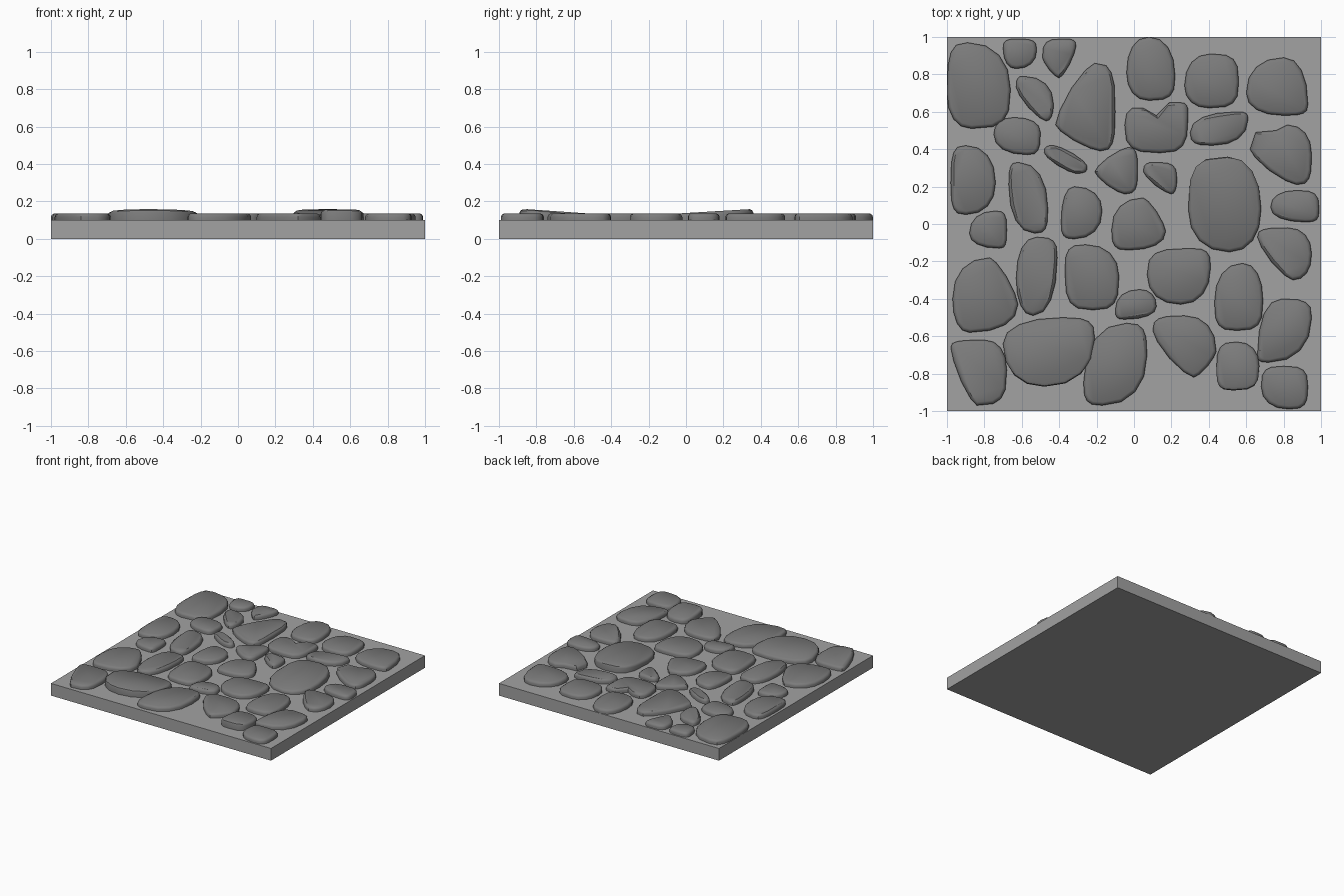
import bpy
import bmesh
import math
from mathutils import Vector

default = bpy.data.objects.get("Cube")
if default:
    bpy.data.objects.remove(default, do_unlink=True)


def material(name, grey):
    mat = bpy.data.materials.new(name)
    mat.use_nodes = True
    colour = (grey, grey, grey, 1)
    mat.diffuse_color = colour
    mat.node_tree.nodes["Principled BSDF"].inputs["Base Color"].default_value = colour
    return mat


MORTAR = material("light grey mortar", .36)
STONE = material("dark grey stone", .2)

# Corner shapes: s = slanted, r = round, f = full
CORNERS = {"s": 1.5, "r": .9, "f": .62}
STEPS = 4
# Stone cross-section from the buried foot to the top: inset, height
SECTION = [(0, .09), (0, .117), (.005, .128), (.018, .136)]


def finish(bm, name, mat):
    bmesh.ops.recalc_face_normals(bm, faces=bm.faces)
    mesh = bpy.data.meshes.new(name)
    bm.to_mesh(mesh)
    bm.free()
    mesh.materials.append(mat)
    obj = bpy.data.objects.new(name, mesh)
    bpy.context.collection.objects.link(obj)
    return obj


def arc(start, end, centre, power):
    """Quarter of a superellipse, without its end point."""
    a, b, c = Vector(start), Vector(end), Vector(centre)
    for i in range(STEPS):
        t = i / STEPS * math.pi / 2
        yield c + (a - c) * math.cos(t) ** power + (b - c) * math.sin(t) ** power


def stone(corners, west, south, east, north, dent=(), slope=0):
    """Stone through its four extreme points; corners run SW, SE, NE, NW."""
    ends = [west, south, east, north]
    outline = []
    for i, shape in enumerate(corners):
        start, end = ends[i], ends[(i + 1) % len(ends)]
        side, cap = (start, end) if i % 2 == 0 else (end, start)
        if dent and end is west:
            outline += [Vector(north)] + [Vector(p) for p in dent]
        else:
            outline += arc(start, end, (cap[0], side[1]), CORNERS[shape])
    middle = sum(outline, Vector((0, 0))) / len(outline)

    bm = bmesh.new()
    rings = []
    for inset, height in SECTION:
        ring = []
        for p in outline:
            q = p + (middle - p).normalized() * inset
            z = height
            if height > .1:
                z += slope * (q.y - middle.y) + abs(slope) * .13
            ring.append(bm.verts.new((q.x, q.y, z)))
        rings.append(ring)
    count = len(outline)
    for low, high in zip(rings, rings[1:]):
        for i in range(count):
            j = (i + 1) % count
            bm.faces.new((low[i], low[j], high[j], high[i]))
    bm.faces.new(rings[-1])
    bm.faces.new(rings[0][::-1])
    stones.append(finish(bm, "paving_stone", STONE))


# Mortar slab
bm = bmesh.new()
bmesh.ops.create_cube(bm, size=1)
bmesh.ops.scale(bm, vec=(2, 2, .1), verts=bm.verts)
bmesh.ops.translate(bm, vec=(0, 0, .05), verts=bm.verts)
finish(bm, "mortar_slab", MORTAR)

stones = []

# Back left stones
stone("rfrf", west=(-1, .7), south=(-.87, .51), east=(-.66, .72), north=(-.89, .97))
stone("rrff", west=(-.7, .94), south=(-.63, .83), east=(-.52, .93), north=(-.62, .99))
stone("ssff", west=(-.49, .89), south=(-.4, .78), east=(-.31, .95), north=(-.38, .99))
stone("srrf", west=(-.63, .73), south=(-.47, .55), east=(-.43, .64), north=(-.59, .79))
stone("sffs", west=(-.42, .53), south=(-.18, .39), east=(-.1, .6), north=(-.21, .86))
stone("rfrr", west=(-.75, .48), south=(-.57, .37), east=(-.5, .49), north=(-.64, .57))
stone("sfsf", west=(-.48, .38), south=(-.31, .27), east=(-.25, .31), north=(-.43, .42))
stone("sffs", west=(-.21, .28), south=(-.05, .16), east=(.02, .28), north=(-.03, .41))
stone("frrf", west=(-.98, .22), south=(-.9, .05), east=(-.74, .22), north=(-.9, .42))
stone("rfrf", west=(-.67, .21), south=(-.53, -.05), east=(-.46, .08), north=(-.62, .33))

# Back right stones
stone("srff", west=(.05, .28), south=(.2, .16), east=(.23, .24), north=(.12, .33))
stone("fffr", west=(-.05, .53), south=(.14, .38), east=(.29, .58), north=(.24, .65),
      dent=[(.19, .65), (.12, .58), (.05, .62), (-.01, .62), (-.04, .59)])
stone("rfrr", west=(-.04, .81), south=(.08, .66), east=(.22, .79), north=(.08, 1))
stone("rffr", west=(.27, .74), south=(.4, .62), east=(.56, .76), north=(.41, .91))
stone("rfrr", west=(.6, .7), south=(.8, .58), east=(.93, .64), north=(.8, .89))
stone("frfr", west=(.3, .49), south=(.42, .42), east=(.61, .56), north=(.55, .6))
stone("sfrr", west=(.62, .4), south=(.87, .21), east=(.95, .37), north=(.82, .53),
      dent=[(.76, .5), (.65, .49)])
stone("rrrf", west=(.29, .08), south=(.51, -.15), east=(.68, .08), north=(.5, .36),
      slope=.06)
stone("rffr", west=(.73, .09), south=(.92, .01), east=(.99, .08), north=(.87, .18))

# Middle stones
stone("rffr", west=(-.88, -.05), south=(-.72, -.13), east=(-.68, -.03), north=(-.74, .07))
stone("frrr", west=(-.39, .01), south=(-.32, -.08), east=(-.17, .07), north=(-.32, .2))
stone("frsr", west=(-.12, -.03), south=(-.03, -.14), east=(.17, -.04), north=(.05, .14))
stone("srrf", west=(.66, -.07), south=(.85, -.3), east=(.95, -.16), north=(.82, -.02))

# Front left stones
stone("rrsr", west=(-.97, -.4), south=(-.88, -.58), east=(-.62, -.43), north=(-.77, -.18))
stone("rrfr", west=(-.63, -.29), south=(-.54, -.49), east=(-.41, -.18), north=(-.52, -.07))
stone("ffrf", west=(-.37, -.25), south=(-.22, -.46), east=(-.08, -.28), north=(-.26, -.11))
stone("rrfr", west=(-.7, -.64), south=(-.48, -.87), east=(-.21, -.61), north=(-.38, -.5),
      slope=-.07)
stone("frfr", west=(-.27, -.85), south=(-.17, -.97), east=(.07, -.7), north=(-.04, -.53))
stone("sfrf", west=(-.98, -.66), south=(-.84, -.97), east=(-.68, -.78), north=(-.8, -.62))

# Front right stones
stone("frrr", west=(-.1, -.46), south=(-.05, -.51), east=(.12, -.44), north=(.03, -.35))
stone("rrff", west=(.07, -.27), south=(.25, -.43), east=(.41, -.23), north=(.3, -.13))
stone("ffrr", west=(.43, -.42), south=(.55, -.57), east=(.69, -.41), north=(.58, -.21))
stone("frfr", west=(.66, -.7), south=(.72, -.74), east=(.95, -.5), north=(.79, -.4))
stone("ssrf", west=(.1, -.57), south=(.32, -.82), east=(.44, -.68), north=(.27, -.49))
stone("ffrf", west=(.44, -.78), south=(.53, -.89), east=(.67, -.76), north=(.55, -.63),
      slope=-.09)
stone("rfff", west=(.68, -.87), south=(.83, -.99), east=(.93, -.87), north=(.8, -.76))

# Soft shading on the worn stone edges
bpy.ops.object.select_all(action="DESELECT")
for obj in stones:
    obj.select_set(True)
bpy.context.view_layer.objects.active = stones[0]
bpy.ops.object.shade_smooth_by_angle(angle=math.radians(35))
